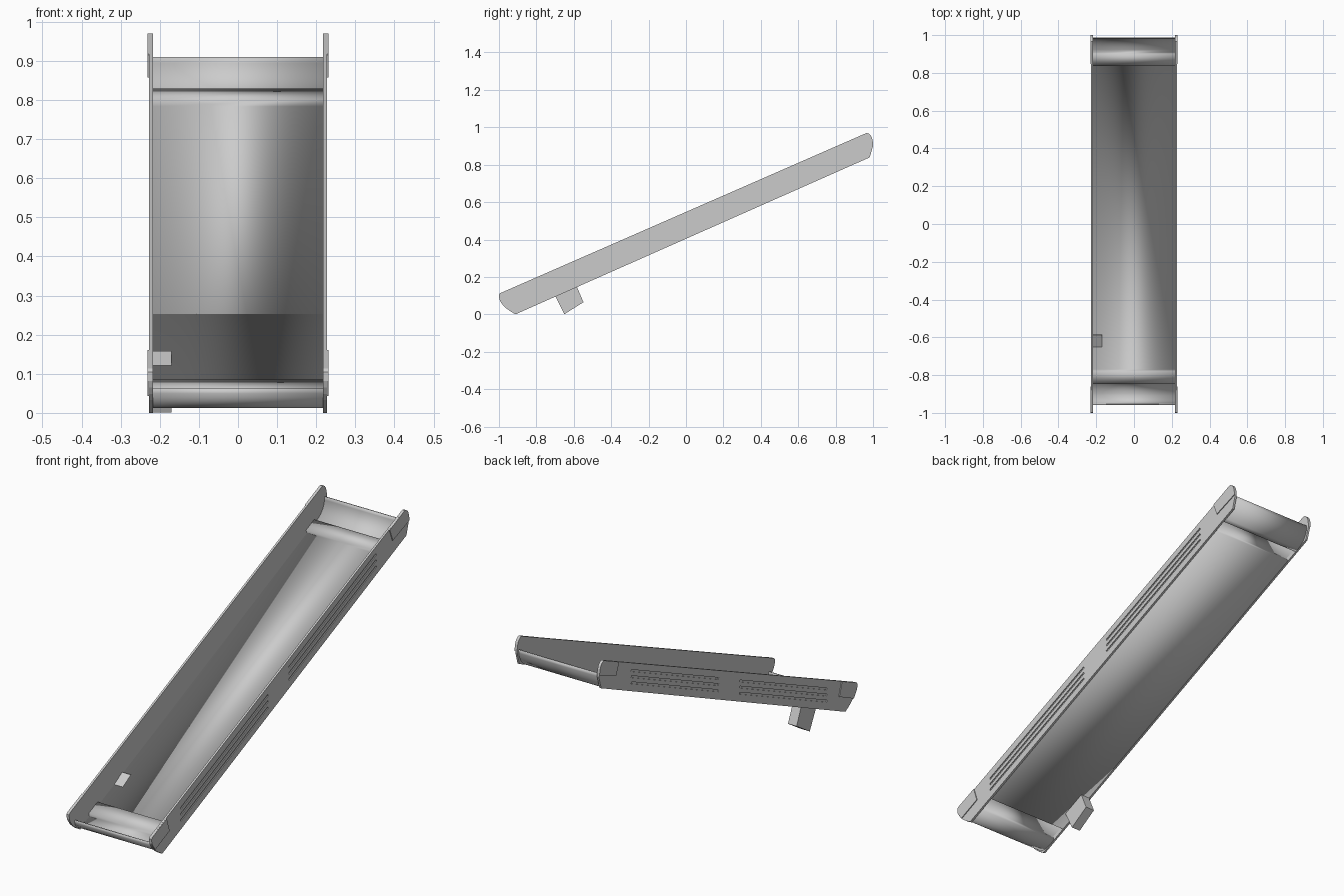
import bpy, bmesh
from math import atan, cos, sin, pi
from mathutils import Matrix

if "Cube" in bpy.data.objects:
    bpy.data.objects.remove(bpy.data.objects["Cube"])

SLOPE = 0.443
def base(y, up=0.0):
    """Point at station y, a given height above the lower edge line of the sides."""
    return (y, 0.404 + SLOPE * y + up)

def finish(name, bm):
    bmesh.ops.recalc_face_normals(bm, faces=bm.faces[:])
    me = bpy.data.meshes.new(name)
    bm.to_mesh(me)
    bm.free()
    ob = bpy.data.objects.new(name, me)
    bpy.context.collection.objects.link(ob)
    return ob

def prism(name, profile, x0, x1):
    """Extrude a closed y-z profile along x."""
    bm = bmesh.new()
    f = bm.faces.new([bm.verts.new((x0, y, z)) for y, z in profile])
    ext = bmesh.ops.extrude_face_region(bm, geom=[f])
    vs = [v for v in ext['geom'] if isinstance(v, bmesh.types.BMVert)]
    bmesh.ops.translate(bm, verts=vs, vec=(x1 - x0, 0, 0))
    return finish(name, bm)

def mirror(ob):
    ob.modifiers.new("mirror", 'MIRROR')

def smooth(ob, angle):
    bpy.ops.object.select_all(action='DESELECT')
    ob.select_set(True)
    bpy.context.view_layer.objects.active = ob
    bpy.ops.object.shade_smooth_by_angle(angle=angle)

def bezier(a, b, c, n=8):
    return [tuple((1-t)**2*p + 2*t*(1-t)*q + t*t*r for p, q, r in zip(a, b, c))
            for t in (i / n for i in range(n + 1))]

# side plates with rounded ends
low_end = bezier((-0.998, 0.082), (-0.985, 0.04), (-0.912, 0.0), 5)
low_tip = [(-0.994, 0.113), (-1.0, 0.105)]
top_tip = bezier((0.966, 0.97), (1.0, 0.965), (1.0, 0.90), 6)
side = prism("side_plate", low_tip + low_end + [(0.982, 0.839)] + top_tip[::-1],
             0.217, 0.227)

# ventilation grooves: two groups of three long slots
bm = bmesh.new()
tilt = Matrix.Rotation(atan(0.44), 4, 'X')
for yc in (-0.43, 0.41):
    for up in (0.042, 0.072, 0.102):
        y, z = base(yc, up)
        m = (Matrix.Translation((0.2285, y, z)) @ tilt
             @ Matrix.Diagonal((0.011, 0.74, 0.009, 1)))
        bmesh.ops.create_cube(bm, size=1, matrix=m)
cutter = finish("groove_cutter", bm)
cutter.hide_render = True
cutter.hide_viewport = True
cutter.display_type = 'WIRE'
cut = side.modifiers.new("grooves", 'BOOLEAN')
cut.object = cutter
cut.solver = 'EXACT'
mirror(side)

# corner covers on the outside of the plates
covers = {
    "upper_corner_cover": [(0.848, 0.918), (0.872, 0.857), (1.0, 0.907)] + top_tip[::-1][1:],
    "lower_corner_cover": low_tip + [(-0.998, 0.082), (-0.972, 0.043),
                                     (-0.86, 0.094), (-0.882, 0.161)],
}
for name, prof in covers.items():
    mirror(prism(name, prof, 0.2265, 0.231))

# folded pan: lower lip, raised strip, bed, raised strip, upper lip
T = 0.006
profile = bezier((-0.955, 0.062), (-0.952, 0.012), (-0.895, 0.016))
profile += [base(-0.84, T / 2), base(-0.845, 0.024), base(-0.78, 0.024), base(-0.77, T / 2),
            base(0.848, T / 2), base(0.84, 0.024), base(0.90, 0.024), base(0.908, T / 2)]
profile += bezier(base(0.925, T / 2), (0.984, 0.845), (0.985, 0.91))
bm = bmesh.new()
rows = [[bm.verts.new((x, y, z)) for x in (-0.218, 0.218)] for y, z in profile]
for a, b in zip(rows, rows[1:]):
    bm.faces.new((a[0], a[1], b[1], b[0]))
pan = finish("folded_pan", bm)
sol = pan.modifiers.new("thickness", 'SOLIDIFY')
sol.thickness = T
sol.offset = 0
smooth(pan, 0.5)

# drive box below the bed, its top edge just reaching through
prism("drive_box", [(-0.65, 0.001), (-0.548, 0.065), (-0.588, 0.158), (-0.697, 0.094)],
      -0.217, -0.17)
